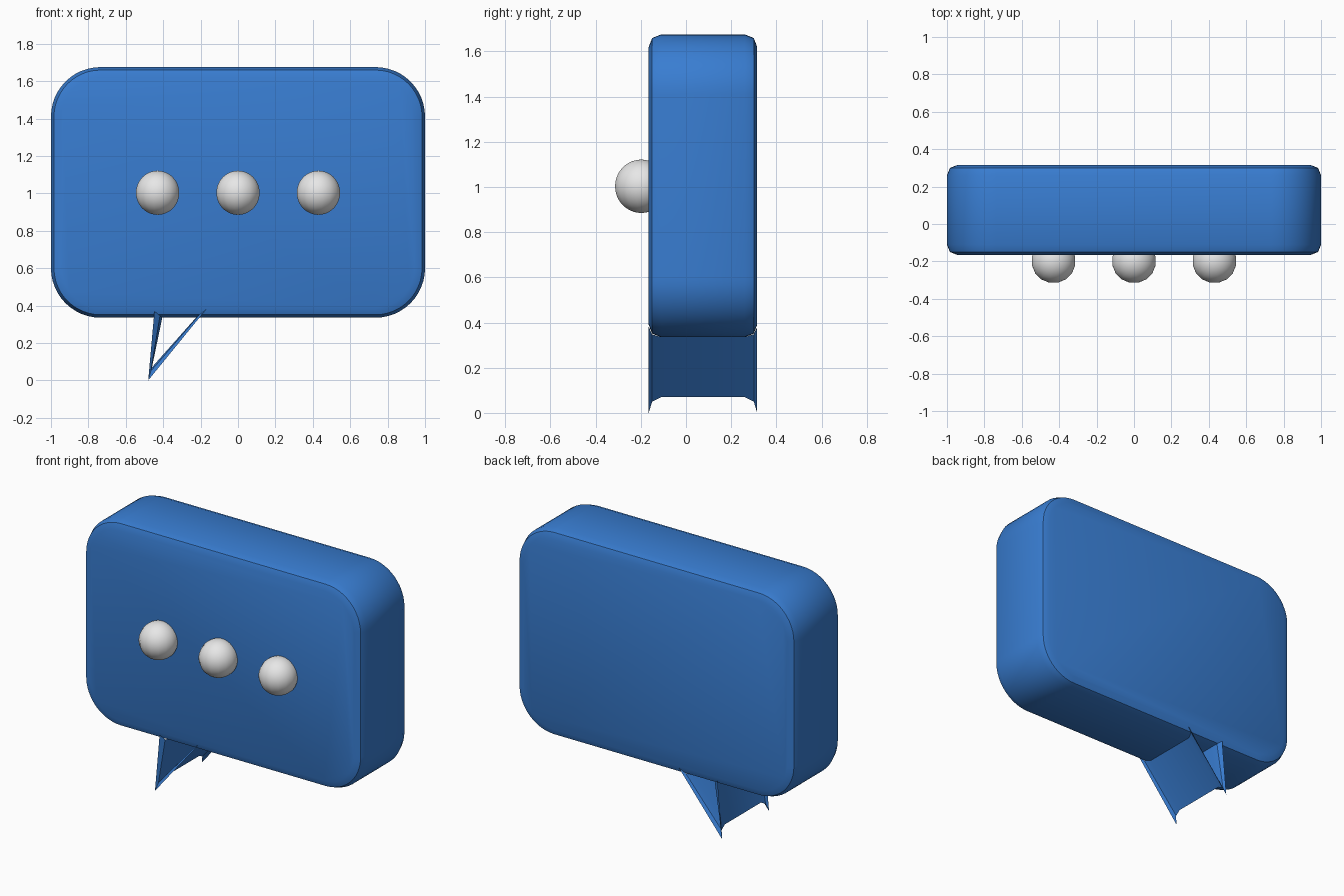
import bpy, bmesh, math

if "Cube" in bpy.data.objects:
    bpy.data.objects.remove(bpy.data.objects["Cube"], do_unlink=True)

FRONT, BACK = -0.165, 0.315
LOW, HIGH = 0.335, 1.675
RADIUS, BEVEL = 0.265, 0.055


def material(name, colour):
    mat = bpy.data.materials.new(name)
    mat.use_nodes = True
    mat.diffuse_color = (*colour, 1)
    mat.node_tree.nodes["Principled BSDF"].inputs["Base Color"].default_value = (*colour, 1)
    return mat


blue = material("bubble blue", (0.04, 0.205, 0.64))
white = material("dot white", (0.8, 0.8, 0.8))


def finish(bm, name, mat, angle=30):
    mesh = bpy.data.meshes.new(name)
    bm.to_mesh(mesh)
    bm.free()
    mesh.materials.append(mat)
    obj = bpy.data.objects.new(name, mesh)
    bpy.context.collection.objects.link(obj)
    bpy.ops.object.select_all(action="DESELECT")
    obj.select_set(True)
    bpy.context.view_layer.objects.active = obj
    bpy.ops.object.shade_smooth_by_angle(angle=math.radians(angle))
    return obj


# Bevel profile as (depth from the face, inset), mirrored front to back
bevel = [(0, BEVEL), (0.015, 0.016), (BEVEL, 0)]
sections = [(FRONT + d, i) for d, i in bevel] + [(BACK - d, i) for d, i in reversed(bevel)]


def outline(inset, steps=12):
    """Rounded rectangle in x and z, moved inwards by the inset."""
    r = RADIUS - inset
    cz = (LOW + HIGH) / 2
    dx, dz = 1 - RADIUS, (HIGH - LOW) / 2 - RADIUS
    points = []
    for corner, (sx, sz) in enumerate([(1, 1), (-1, 1), (-1, -1), (1, -1)]):
        for k in range(steps + 1):
            a = math.pi / 2 * (corner + k / steps)
            points.append((sx * dx + r * math.cos(a), cz + sz * dz + r * math.sin(a)))
    return points


def tail_outline(inset):
    """Open V that flares towards the front and back edges."""
    t = inset / BEVEL
    inner = [(-0.405, LOW), (-0.46, 0.07), (-0.225, LOW)]
    outer = [(-0.447, 0.37), (-0.48, 0.0), (-0.17, 0.38)]
    return [(a + (c - a) * t, b + (d - b) * t) for (a, b), (c, d) in zip(inner, outer)]


def loft(bm, shape, closed):
    rows = [[bm.verts.new((x, y, z)) for x, z in shape(inset)] for y, inset in sections]
    count = len(rows[0])
    for a, b in zip(rows, rows[1:]):
        for k in range(count if closed else count - 1):
            n = (k + 1) % count
            bm.faces.new((a[k], a[n], b[n], b[k]))
    return rows


# Rounded bubble body
bm = bmesh.new()
rows = loft(bm, outline, True)
bm.faces.new(rows[0])
bm.faces.new(rows[-1])
bmesh.ops.recalc_face_normals(bm, faces=bm.faces)
finish(bm, "bubble_body", blue)

# Hollow pointed tail, two thin walls
bm = bmesh.new()
loft(bm, tail_outline, False)
finish(bm, "bubble_tail", blue)

# Three dots on the front
for name, x in (("right_dot", -0.43), ("middle_dot", 0), ("left_dot", 0.43)):
    bm = bmesh.new()
    bmesh.ops.create_uvsphere(bm, u_segments=16, v_segments=24, radius=0.118)
    dot = finish(bm, name, white, 60)
    dot.location = (x, -0.198, 1.003)
    dot.rotation_euler.z = math.pi / 16
